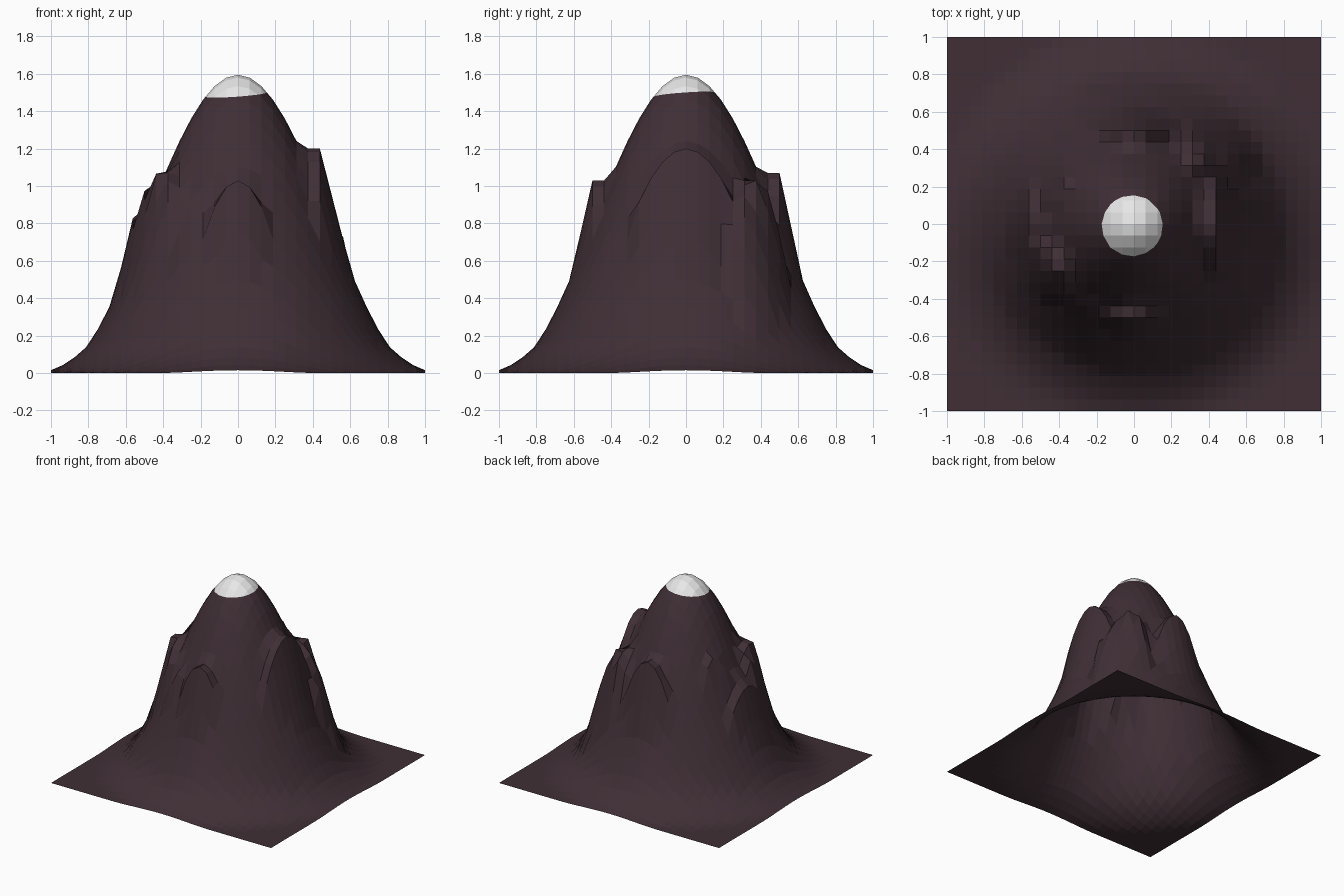
import bpy, bmesh, math
from mathutils import Vector

if "Cube" in bpy.data.objects:
    bpy.data.objects.remove(bpy.data.objects["Cube"])

N = 32  # grid cells per side

# rocky shoulders: angle, crest radius, crest height, outward slope, sideways curve, side limits
LUMPS = [
    (0, 0.4375, 1.20, 3.9, 4.5, -0.26, 0.26),
    (35, 0.60, 0.84, 3.8, 7, -0.14, 0.2),
    (46, 0.54, 1.03, 4.2, 9, -0.13, 0.14),
    (90, 0.50, 1.07, 4.6, 8, -0.22, 0.22),
    (153, 0.44, 1.08, 4.0, 8, -0.12, 0.16),
    (180, 0.55, 0.88, 4.2, 4, -0.2, 0.2),
    (209, 0.50, 1.08, 4.2, 6, -0.15, 0.15),
    (230, 0.50, 0.92, 4.2, 5, -0.2, 0.12),
    (270, 0.50, 1.03, 4.4, 9, -0.24, 0.24),
]


def height(x, y):
    r = math.hypot(x, y)
    z = 1.595 * (math.cos(math.pi * min(r, 1)) + 1) / 2
    z = max(z, 1.75 * max(1.093 - r, 0) ** 2 if r > 0.75 else 0)
    for deg, rc, top, slope, curve, lo, hi in LUMPS:
        a = math.radians(deg)
        out = x * math.cos(a) + y * math.sin(a) - rc
        side = y * math.cos(a) - x * math.sin(a)
        if lo <= side <= hi and out > -0.15:
            z = max(z, top - slope * max(out, 0) - curve * side * side)
    return z


def material(name, col):
    m = bpy.data.materials.new(name)
    m.diffuse_color = (*col, 1)
    m.use_nodes = True
    m.node_tree.nodes["Principled BSDF"].inputs["Base Color"].default_value = m.diffuse_color
    return m


# mountain sheet: a grid raised by the height rule
bm = bmesh.new()
bmesh.ops.create_grid(bm, x_segments=N, y_segments=N, size=1)
for v in bm.verts:
    v.co.z = height(v.co.x, v.co.y)

# snow line: slightly tilted cut near the summit
co, no = Vector((0, 0, 1.49)), Vector((-0.07, -0.07, 1)).normalized()
bmesh.ops.bisect_plane(bm, geom=bm.verts[:] + bm.edges[:] + bm.faces[:],
                       plane_co=co, plane_no=no)
for f in bm.faces:
    f.material_index = int((f.calc_center_median() - co).dot(no) > 0)

me = bpy.data.meshes.new("mountain")
bm.to_mesh(me)
bm.free()
me.materials.append(material("dark rock", (0.050, 0.028, 0.036)))
me.materials.append(material("snow", (0.80, 0.80, 0.80)))
bpy.context.collection.objects.link(bpy.data.objects.new("mountain", me))
